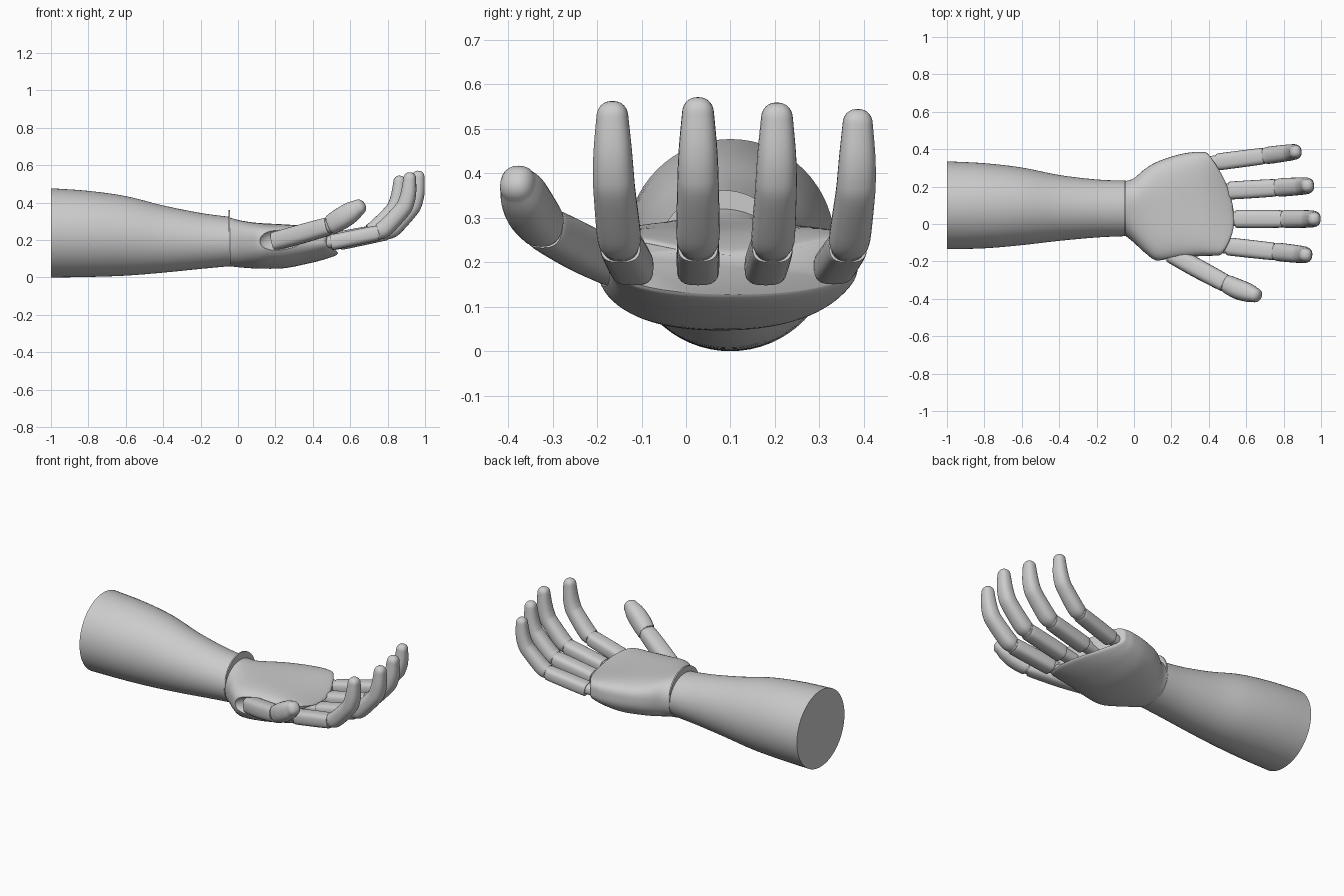
import bpy, bmesh, math
from mathutils import Vector

if "Cube" in bpy.data.objects:
    bpy.data.objects.remove(bpy.data.objects["Cube"])


def make_loft(name, rings):
    """Skin a list of equal-length point rings and cap both ends."""
    bm = bmesh.new()
    vs = [[bm.verts.new(p) for p in ring] for ring in rings]
    n = len(vs[0])
    for a, b in zip(vs, vs[1:]):
        for i in range(n):
            j = (i + 1) % n
            bm.faces.new((a[i], a[j], b[j], b[i]))
    bm.faces.new(vs[0])
    bm.faces.new(vs[-1])
    bmesh.ops.recalc_face_normals(bm, faces=bm.faces)
    me = bpy.data.meshes.new(name)
    bm.to_mesh(me)
    bm.free()
    ob = bpy.data.objects.new(name, me)
    bpy.context.collection.objects.link(ob)
    return ob


def spline(keys, steps):
    """Catmull-Rom interpolation of tuples of any length."""
    k = [keys[0]] + list(keys) + [keys[-1]]
    out = []
    for i in range(1, len(k) - 2):
        for s in range(steps):
            t = s / steps
            out.append(tuple(
                0.5 * (2 * b + (c - a) * t + (2 * a - 5 * b + 4 * c - d) * t * t
                       + (3 * b - a - 3 * c + d) * t ** 3)
                for a, b, c, d in zip(*k[i - 1:i + 3])))
    return out + [tuple(keys[-1])]


def power(v, n):
    return math.copysign(abs(v) ** (2 / n), v)


def tube(name, keys, n=2.4, flat=0.95, round_end=False, steps=5):
    """Tube through (x, y, z, radius) keys, optionally with a domed tip."""
    pts = spline(keys, steps)
    cs = [Vector(p[:3]) for p in pts]
    rs = [p[3] for p in pts]
    dirs = [(cs[min(i + 1, len(cs) - 1)] - cs[max(i - 1, 0)]).normalized()
            for i in range(len(cs))]
    if round_end:
        c, r, d = cs[-1], rs[-1], dirs[-1]
        for deg in (15, 30, 45, 60, 72, 82):
            a = math.radians(deg)
            cs.append(c + d * r * math.sin(a))
            rs.append(r * math.cos(a) ** .85)
            dirs.append(d)
    whole = cs[-1] - cs[0]
    side = Vector((-whole.y, whole.x, 0)).normalized()
    rings = []
    for c, r, d in zip(cs, rs, dirs):
        up = d.cross(side).normalized()
        ring = []
        for i in range(24):
            a = math.tau * i / 24
            ring.append(c + side * r * power(math.cos(a), n)
                        + up * r * flat * power(math.sin(a), n))
        rings.append(ring)
    return make_loft(name, rings)


# Forearm: x, ymin, ymax, zmin, zmax
arm_keys = [(-1, -.135, .335, 0, .477), (-.8, -.13, .325, .003, .463),
            (-.6, -.113, .302, .01, .435), (-.4, -.09, .262, .026, .385),
            (-.2, -.072, .238, .046, .345), (-.05, -.065, .232, .06, .325)]
rings = []
for x, y0, y1, z0, z1 in spline(arm_keys, 6):
    rings.append([(x, (y0 + y1) / 2 + (y1 - y0) / 2 * math.cos(math.tau * i / 64),
                   (z0 + z1) / 2 + (z1 - z0) / 2 * math.sin(math.tau * i / 64))
                  for i in range(64)])
make_loft("forearm", rings)

# Thin wrist plate rising above the forearm end
make_loft("wrist_plate", [
    [(x, .084 + .149 * math.cos(math.tau * i / 64), .21 + .152 * math.sin(math.tau * i / 64))
     for i in range(64)] for x in (-.05, -.042)])

# Palm: x, ymin, ymax, zmin, zmax, top squareness, hollow depth
palm_keys = [(-.043, -.065, .23, .06, .32, 2, 0), (0, -.10, .245, .055, .308, 2.3, 0),
             (.06, -.155, .295, .05, .297, 2.8, 0), (.13, -.198, .335, .047, .295, 3.2, .005),
             (.25, -.185, .37, .05, .295, 3.5, .012), (.38, -.172, .385, .075, .296, 3.8, .025),
             (.46, -.17, .385, .095, .296, 4, .045), (.52, -.168, .383, .115, .293, 4, .065),
             (.535, -.158, .373, .128, .28, 4, .065)]
rings = []
for x, y0, y1, z0, z1, n, dip in spline(palm_keys, 5):
    w = max(0, (x - .1) / .435) ** 2
    ring = []
    for i in range(72):
        a = math.tau * i / 72
        c, s = math.cos(a), math.sin(a)
        if s >= 0:
            u = power(c, n)
            z = .19 + (z1 - .19) * power(s, n) - dip * (1 - u * u)
        else:
            u = power(c, 2.2)
            z = .19 + (.19 - z0) * power(s, 2.2)
        y = (y0 + y1) / 2 + (y1 - y0) / 2 * u
        # knuckle line curves back towards both sides
        bend = (1.1 if y > .02 else 2.0) * (y - .02) ** 2
        ring.append((x - w * bend, y, z))
    rings.append(ring)
palm = make_loft("palm", rings)

# Thumb socket scooped out of the palm side
bpy.ops.mesh.primitive_uv_sphere_add(segments=40, ring_count=24, location=(.25, -.21, .205))
cutter = bpy.context.object
cutter.scale = (.14, .055, .07)
cutter.rotation_euler = (0, -.1, 0)
cutter.hide_render = True
mod = palm.modifiers.new("socket", 'BOOLEAN')
mod.operation = 'DIFFERENCE'
mod.object = cutter
bpy.context.view_layer.objects.active = palm
bpy.ops.object.modifier_apply(modifier="socket")
bpy.data.objects.remove(cutter)

# Fingers: name, x offset, root y, tip y, lift scale, width scale
for name, dx, ya, yb, lift, k in [("index", -.045, -.117, -.163, .975, 1),
                                  ("middle", 0, .027, .027, 1, 1),
                                  ("ring", -.035, .177, .203, .965, 1),
                                  ("little", -.10, .328, .383, .93, .94)]:
    def path(pts):
        return [(x + dx, ya + (yb - ya) * (x - .52) / .42, .187 + (z - .187) * lift, r * k)
                for x, z, r in pts]
    tube(name + "_root_joint", path([(.46, .183, .039), (.57, .195, .039)]), flat=.85)
    tube(name + "_proximal", path([(.555, .19, .044), (.565, .192, .048),
                                   (.775, .236, .047), (.785, .238, .042)]), n=3, flat=.87)
    tube(name + "_knuckle", path([(.775, .236, .041), (.82, .25, .041)]))
    tube(name + "_fingertip", path([(.800, .246, .041), (.808, .25, .047), (.84, .274, .049),
                                    (.92, .362, .047), (.943, .403, .046), (.957, .46, .043),
                                    (.963, .535, .036)]),
         round_end=True)

# Thumb
tube("thumb_base", [(.20, -.160, .195, .049), (.33, -.232, .23, .051),
                    (.475, -.31, .272, .048), (.485, -.315, .275, .042)], n=2.8, flat=1)
tube("thumb_knuckle", [(.47, -.307, .27, .042), (.52, -.333, .29, .042)], flat=1)
tube("thumb_tip", [(.495, -.318, .280, .044), (.505, -.325, .286, .05), (.56, -.35, .32, .054),
                   (.61, -.367, .353, .050), (.642, -.378, .374, .040)],
     flat=1.08, round_end=True)

# Smooth shading with crisp edges
for ob in bpy.context.scene.objects:
    ob.select_set(True)
bpy.context.view_layer.objects.active = palm
bpy.ops.object.shade_smooth_by_angle(angle=math.radians(40))
